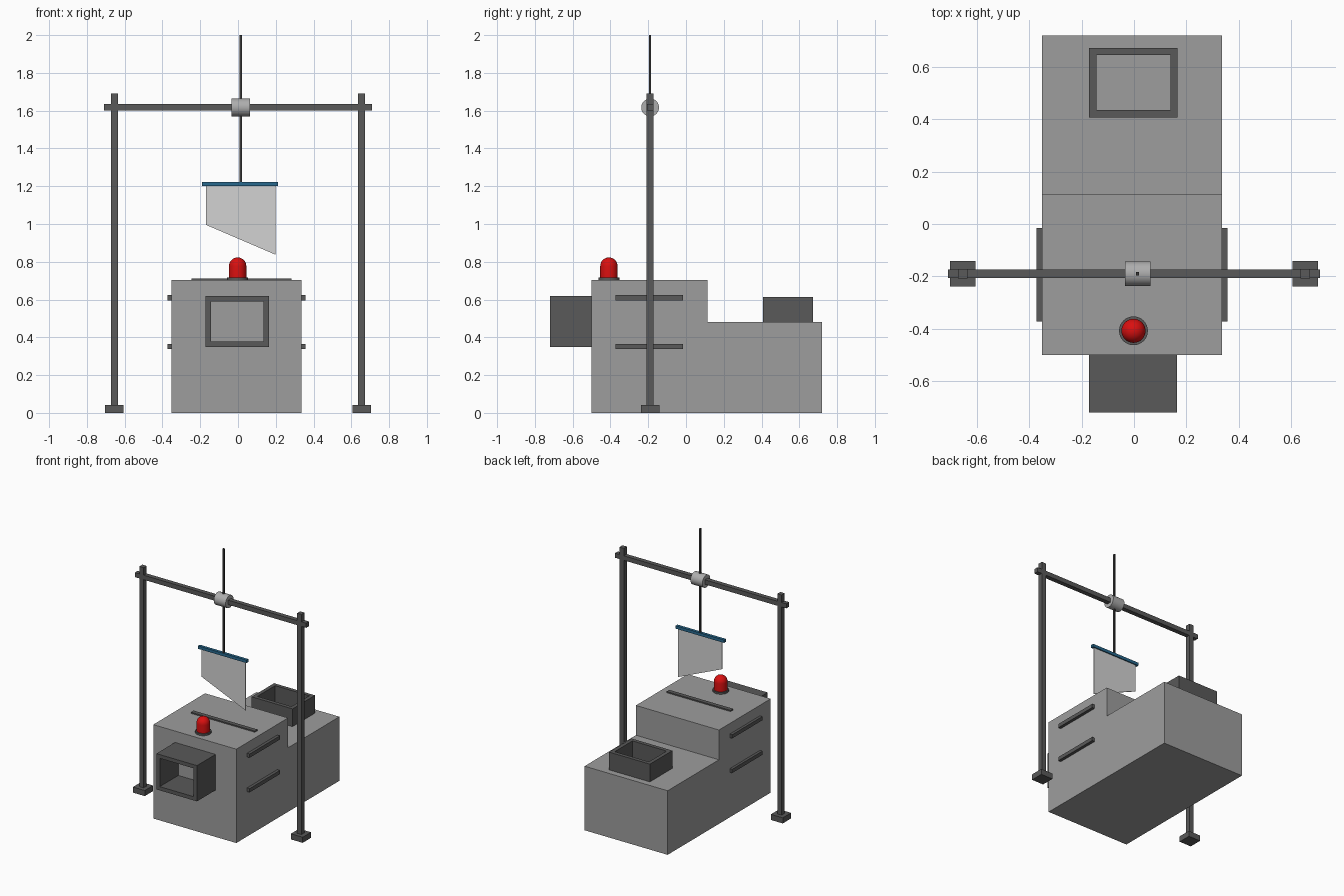
import bpy, bmesh, math
from mathutils import Matrix, Vector

cube = bpy.data.objects.get("Cube")
if cube:
    bpy.data.objects.remove(cube, do_unlink=True)


def material(name, rgb):
    m = bpy.data.materials.new(name)
    m.use_nodes = True
    m.diffuse_color = (*rgb, 1)
    m.node_tree.nodes["Principled BSDF"].inputs["Base Color"].default_value = (*rgb, 1)
    return m


GREY = material("body grey", (0.34, 0.34, 0.34))
DARK = material("dark grey", (0.10, 0.10, 0.10))
BLACK = material("rod charcoal", (0.04, 0.04, 0.04))
STEEL = material("sleeve light grey", (0.42, 0.42, 0.42))
BLADE = material("blade pale grey", (0.65, 0.65, 0.65))
BLUE = material("holder blue", (0.02, 0.14, 0.27))
RED = material("beacon red", (0.70, 0.005, 0.005))


def finish(name, bm, mat):
    bmesh.ops.recalc_face_normals(bm, faces=bm.faces)
    mesh = bpy.data.meshes.new(name)
    bm.to_mesh(mesh)
    bm.free()
    mesh.materials.append(mat)
    ob = bpy.data.objects.new(name, mesh)
    bpy.context.collection.objects.link(ob)
    return ob


def box(name, lo, hi, mat, open_axis=None, wall=0.0):
    """Box between two corners; open_axis turns it into a walled tube."""
    lo, hi = Vector(lo), Vector(hi)
    bm = bmesh.new()
    bmesh.ops.create_cube(bm, size=1)
    bmesh.ops.scale(bm, vec=hi - lo, verts=bm.verts)
    bmesh.ops.translate(bm, vec=(lo + hi) / 2, verts=bm.verts)
    if open_axis is not None:
        bm.normal_update()
        ends = [f for f in bm.faces if abs(f.normal[open_axis]) > 0.9]
        bmesh.ops.delete(bm, geom=ends, context="FACES_ONLY")
    ob = finish(name, bm, mat)
    if open_axis is not None:
        mod = ob.modifiers.new("walls", "SOLIDIFY")
        mod.thickness = wall
        mod.offset = -1
        mod.use_even_offset = True
    return ob


def extrude(name, points, direction, mat):
    """Prism from a closed outline."""
    bm = bmesh.new()
    face = bm.faces.new([bm.verts.new(p) for p in points])
    new = bmesh.ops.extrude_face_region(bm, geom=[face])["geom"]
    bmesh.ops.translate(bm, vec=direction, verts=[v for v in new if isinstance(v, bmesh.types.BMVert)])
    return finish(name, bm, mat)


def lathe(name, profile, place, mat, steps=32):
    """Spin a (radius, height) profile around z, then place it."""
    bm = bmesh.new()
    verts = [bm.verts.new((r, 0, z)) for r, z in profile]
    edges = [bm.edges.new(pair) for pair in zip(verts, verts[1:])]
    bmesh.ops.spin(bm, geom=verts + edges, axis=(0, 0, 1), cent=(0, 0, 0),
                   angle=math.tau, steps=steps, use_duplicate=False)
    bmesh.ops.remove_doubles(bm, verts=bm.verts, dist=1e-5)
    bmesh.ops.transform(bm, matrix=place, verts=bm.verts)
    ob = finish(name, bm, mat)
    bpy.ops.object.select_all(action="DESELECT")
    ob.select_set(True)
    bpy.context.view_layer.objects.active = ob
    bpy.ops.object.shade_smooth_by_angle(angle=math.radians(35))
    return ob


LEFT, RIGHT = 0.336, -0.352    # body sides
Y = -0.19                      # plane of the gantry

# Stepped machine body
outline = [(-0.5, 0), (0.72, 0), (0.72, 0.48), (0.113, 0.48), (0.113, 0.703), (-0.5, 0.703)]
extrude("body", [(RIGHT, y, z) for y, z in outline], (LEFT - RIGHT, 0, 0), GREY)

# Open chutes at the front and on the rear deck
box("front_chute", (-0.172, -0.72, 0.35), (0.164, -0.5, 0.618), DARK, 1, 0.028)
box("rear_hopper", (-0.172, 0.407, 0.48), (0.167, 0.673, 0.613), DARK, 2, 0.028)

# Side rails and the slot on the top
for side, x0, x1 in (("left", LEFT, LEFT + 0.022), ("right", RIGHT - 0.02, RIGHT)):
    for level, z in (("lower", 0.351), ("upper", 0.61)):
        box(f"{level}_rail_{side}", (x0, -0.373, z - 0.014), (x1, -0.015, z + 0.014), DARK)
box("top_slot", (-0.247, Y - 0.016, 0.703), (0.283, Y + 0.016, 0.712), DARK)

# Beacon
at = Matrix.Translation((-0.002, -0.408, 0.703))
lathe("beacon_base", [(0, 0), (0.055, 0), (0.055, 0.014), (0, 0.014)], at, DARK)
dome = [(0.046 * math.cos(a), 0.074 + 0.046 * math.sin(a))
        for a in (i * math.pi / 16 for i in range(9))]
lathe("beacon_lamp", [(0, 0.014), (0.046, 0.014)] + dome, at, RED)

# Gantry: feet, posts, crossbar
for side, x in (("left", 0.654), ("right", -0.654)):
    box(f"foot_{side}", (x - 0.049, Y - 0.049, 0), (x + 0.049, Y + 0.049, 0.042), DARK)
    box(f"post_{side}", (x - 0.018, Y - 0.018, 0.042), (x + 0.018, Y + 0.018, 1.69), DARK)
box("crossbar", (-0.71, Y - 0.017, 1.6), (0.71, Y + 0.017, 1.634), DARK)

# Sliding sleeve with its rod
turn = Matrix.Translation((0.014, Y, 1.617)) @ Matrix.Rotation(math.pi / 2, 4, "Y")
lathe("sleeve", [(0, -0.049), (0.047, -0.049), (0.047, 0.049), (0, 0.049)], turn, STEEL)
box("rod", (0.008, Y - 0.006, 1.21), (0.02, Y + 0.006, 2.0), BLACK)

# Slanted blade in its holder
box("blade_holder", (-0.19, Y - 0.011, 1.2), (0.211, Y + 0.011, 1.222), BLUE)
edge = [(-0.169, 1.2), (-0.169, 0.995), (0.198, 0.838), (0.198, 1.2)]
extrude("blade", [(x, Y - 0.003, z) for x, z in edge], (0, 0.006, 0), BLADE)
